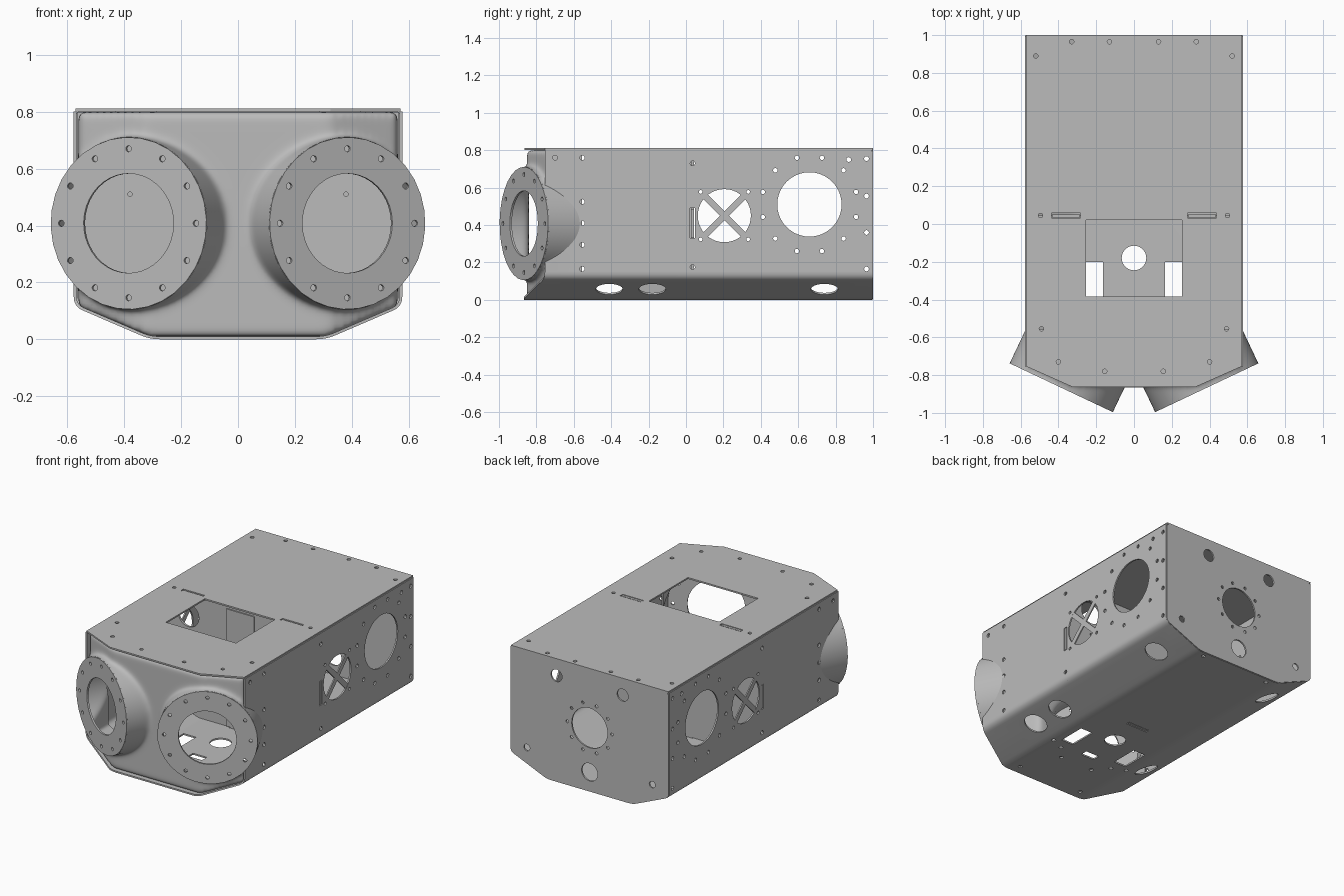
import bpy, bmesh, math
from mathutils import Vector, Matrix

if "Cube" in bpy.data.objects:
    bpy.data.objects.remove(bpy.data.objects["Cube"])

grey = bpy.data.materials.new("sheet grey")
grey.use_nodes = True
COLOUR = (0.5, 0.5, 0.5, 1)
grey.diffuse_color = COLOUR
grey.node_tree.nodes["Principled BSDF"].inputs["Base Color"].default_value = COLOUR
X, Y, Z = Vector((1, 0, 0)), Vector((0, 1, 0)), Vector((0, 0, 1))
SIDES = (-1, 1)


def make(name, bm):
    bmesh.ops.recalc_face_normals(bm, faces=bm.faces)
    mesh = bpy.data.meshes.new(name)
    bm.to_mesh(mesh)
    bm.free()
    mesh.materials.append(grey)
    ob = bpy.data.objects.new(name, mesh)
    bpy.context.collection.objects.link(ob)
    return ob


def apply(ob, kind, **settings):
    mod = ob.modifiers.new(kind.lower(), kind)
    for key, value in settings.items():
        setattr(mod, key, value)
    bpy.context.view_layer.objects.active = ob
    bpy.ops.object.modifier_apply(modifier=mod.name)


def combine(ob, bm, operation="DIFFERENCE"):
    tool = make("cutter", bm)
    tool.hide_render = True
    apply(ob, "BOOLEAN", object=tool, operation=operation, solver="EXACT")
    bpy.data.objects.remove(tool)


def smooth(ob, angle=35):
    bpy.ops.object.select_all(action="DESELECT")
    ob.select_set(True)
    bpy.context.view_layer.objects.active = ob
    bpy.ops.object.shade_smooth_by_angle(angle=math.radians(angle))


def cyl(bm, centre, axis, r, depth, seg=None):
    turn = Z.rotation_difference(axis).to_matrix().to_4x4()
    seg = seg or (12 if r < 0.03 else 40)
    bmesh.ops.create_cone(bm, cap_ends=True, segments=seg, radius1=r, radius2=r,
                          depth=depth, matrix=Matrix.Translation(centre) @ turn)


def box(bm, centre, size, turn=Matrix()):
    bmesh.ops.create_cube(bm, size=1, matrix=Matrix.Translation(centre) @ turn
                          @ Matrix.Diagonal((*size, 1)))


def prism(bm, points, step):
    face = bm.faces.new([bm.verts.new(p) for p in points])
    out = bmesh.ops.extrude_face_region(bm, geom=[face])["geom"]
    bmesh.ops.translate(bm, vec=step, verts=[g for g in out if isinstance(g, bmesh.types.BMVert)])


def rounded(points, r, closed=False):
    """Replace the corners of a 2D path by small arcs."""
    result, n = [], len(points)
    for i, p in enumerate(map(Vector, points)):
        if not closed and i in (0, n - 1):
            result.append(p)
            continue
        a = p + (Vector(points[i - 1]) - p).normalized() * r
        b = p + (Vector(points[(i + 1) % n]) - p).normalized() * r
        for k in range(6):
            t = k / 5
            result.append(a * (1 - t) ** 2 + p * 2 * t * (1 - t) + b * t * t)
    return result


def section(w, top, low=0):
    return [(-w, top), (-w, 0.115), (-0.31, low), (0.31, low), (w, 0.115), (w, top)]


def plan(w, front, back):
    return [(-w, back), (-w, front + 0.11), (-0.325, front), (0.325, front),
            (w, front + 0.11), (w, back)]


# Angled port positions
PORT_R, TILT = 0.303, math.radians(25.3)


def port(s):
    return Vector((s * 0.385, -0.867, 0.408)), Vector((s * math.sin(TILT), -math.cos(TILT), 0))


# Folded body: floor, sloped lower sides and side walls
bm = bmesh.new()
line = [bm.verts.new((p.x, -0.865, p.y)) for p in rounded(section(0.578, 0.802), 0.035)]
edges = [bm.edges.new(pair) for pair in zip(line, line[1:])]
out = bmesh.ops.extrude_edge_only(bm, edges=edges)["geom"]
bmesh.ops.translate(bm, vec=Y * 1.86, verts=[g for g in out if isinstance(g, bmesh.types.BMVert)])
for s in SIDES:
    bmesh.ops.bisect_plane(bm, geom=bm.verts[:] + bm.edges[:] + bm.faces[:], clear_outer=True,
                           plane_co=(s * 0.578, -0.755, 0), plane_no=(s * 0.11, -0.25, 0))
body = make("folded_body", bm)
apply(body, "SOLIDIFY", thickness=0.01, offset=-1)
if body.data.vertices and max(abs(v.co.x) for v in body.data.vertices) > 0.582:
    for v in body.data.vertices:
        v.co.x *= 0.578 / 0.588

# Side wall holes
bm = bmesh.new()


def through(y, z, r):
    cyl(bm, (0, y, z), X, r, 1.5)


through(0.66, 0.51, 0.172)
for k in range(12):
    a = math.radians(15 + 30 * k)
    through(0.66 + 0.258 * math.cos(a), 0.51 + 0.258 * math.sin(a), 0.012)
through(0.205, 0.45, 0.142)
for dy in SIDES:
    for dz in SIDES:
        through(0.205 + dy * 0.127, 0.45 + dz * 0.127, 0.01)
for y, heights in ((0.035, (0.73, 0.175)), (-0.7, (0.76,)), (0.87, (0.75,)),
                   (-0.555, (0.76, 0.525, 0.41, 0.295, 0.165)),
                   (0.965, (0.755, 0.555, 0.36, 0.165))):
    for z in heights:
        through(y, z, 0.013)
box(bm, (0, 0.035, 0.41), (1.5, 0.026, 0.16))
combine(body, bm)

# Port clearance in the side walls
bm = bmesh.new()
for s in SIDES:
    c, d = port(s)
    cyl(bm, c - d * 0.16, d, PORT_R - 0.006, 0.52)
combine(body, bm)

# Floor and slope holes
bm = bmesh.new()
for s, places in ((1, (-0.41, -0.18, 0.74)), (-1, (-0.41, 0.74))):
    for y in places:
        cyl(bm, (s * 0.4425, y, 0.057), Vector((s * 0.115, 0, -0.265)).normalized(), 0.072, 0.12)
cyl(bm, (0, -0.18, 0), Z, 0.065, 0.1)
for s in SIDES:
    box(bm, (s * 0.21, -0.293, 0), (0.09, 0.186, 0.1))
    for x, y in ((0.2, -0.46), (0.29, -0.42), (0.12, -0.55), (0.24, -0.8), (0.25, 0.96)):
        cyl(bm, (s * x, y, 0), Z, 0.013, 0.1)
box(bm, (0, -0.42, 0), (0.1, 0.05, 0.1))
box(bm, (0, 0.035, 0), (0.16, 0.026, 0.1))
combine(body, bm)
smooth(body)

# Cross struts in the round side openings
for s, label in ((1, "left"), (-1, "right")):
    bm = bmesh.new()
    for a in (45, -45):
        box(bm, (s * 0.573, 0.205, 0.45), (0.008, 0.29, 0.034), Matrix.Rotation(math.radians(a), 4, "X"))
    make(label + "_cross_struts", bm)

# Lid with opening, slots and screw holes
bm = bmesh.new()
prism(bm, [(x, y, 0.801) for x, y in plan(0.572, -0.863, 1)], Z * 0.01)
lid = make("lid", bm)
bm = bmesh.new()
box(bm, (0, -0.182, 0.8), (0.51, 0.405, 0.1))
for s in SIDES:
    box(bm, (s * 0.36, 0.045, 0.8), (0.155, 0.026, 0.1))
    for x, y in ((0.52, 0.89), (0.33, 0.965), (0.13, 0.965), (0.495, 0.045),
                 (0.49, -0.555), (0.4, -0.73), (0.155, -0.78)):
        cyl(bm, (s * x, y, 0.8), Z, 0.012, 0.1)
combine(lid, bm)

# Back plate
bm = bmesh.new()
prism(bm, [(p.x, 0.99, p.y) for p in rounded(section(0.574, 0.803, 0.003), 0.025, True)], Y * 0.01)
back = make("back_plate", bm)
bm = bmesh.new()
holes = [(0, 0.42, 0.13), (0.24, 0.7, 0.04), (-0.24, 0.7, 0.04), (0, 0.13, 0.058),
         (0.455, 0.17, 0.022), (-0.455, 0.17, 0.022)]
for k in range(10):
    a = math.tau * k / 10
    holes.append((0.162 * math.cos(a), 0.42 + 0.162 * math.sin(a), 0.01))
for x, z, r in holes:
    cyl(bm, (x, 1, z), Y, r, 0.1)
combine(back, bm)

# Inner bulkhead with tabs into the lid, walls and floor
bm = bmesh.new()
prism(bm, [(x, 0.03, z) for x, z in section(0.566, 0.8, 0.012)], Y * 0.014)
bulkhead = make("bulkhead", bm)
bm = bmesh.new()
for s in SIDES:
    cyl(bm, (s * 0.38, 0.04, 0.665), Y, 0.075, 0.1)
    cyl(bm, (s * 0.38, 0.04, 0.51), Y, 0.008, 0.1)
combine(bulkhead, bm)
bm = bmesh.new()
for s in SIDES:
    box(bm, (s * 0.36, 0.042, 0.8), (0.147, 0.016, 0.016))
    box(bm, (s * 0.57, 0.035, 0.41), (0.012, 0.018, 0.152))
box(bm, (0, 0.035, 0.007), (0.152, 0.018, 0.012))
box(bm, (0, 0.026, 0.4), (0.2, 0.008, 0.77))
make("bulkhead_tabs", bm)

# Moulded front cover: prism blended with two angled cylinders, opened to a shell
bm = bmesh.new()
prism(bm, [(x, y, 0.008) for x, y in plan(0.562, -0.85, -0.45)], Z * 0.792)
cover = make("front_cover", bm)
bm = bmesh.new()
prism(bm, [(x, -1.2, z) for x, z in section(0.562, 0.9, 0.01)], Y * 1.5)
combine(cover, bm, "INTERSECT")
for s in SIDES:
    bm = bmesh.new()
    c, d = port(s)
    cyl(bm, c - d * 0.15, d, PORT_R, 0.42, 64)
    combine(cover, bm, "UNION")
apply(cover, "REMESH", mode="VOXEL", voxel_size=0.012)
apply(cover, "SMOOTH", factor=0.5, iterations=14)
bm = bmesh.new()
bm.from_mesh(cover.data)
cuts = [(port(s)[0] - port(s)[1] * 0.006, port(s)[1]) for s in SIDES] + [(Vector((0, -0.555, 0)), Y)]
for co, no in cuts:
    bmesh.ops.bisect_plane(bm, geom=bm.verts[:] + bm.edges[:] + bm.faces[:],
                           plane_co=co, plane_no=no, clear_outer=True)
bm.to_mesh(cover.data)
bm.free()
apply(cover, "SOLIDIFY", thickness=0.01, offset=-1)
smooth(cover, 50)

# Bolted port rings
for s, label in ((1, "left"), (-1, "right")):
    c, d = port(s)
    bm = bmesh.new()
    cyl(bm, c - d * 0.006, d, PORT_R, 0.012, 32)
    ring = make(label + "_port_ring", bm)
    bm = bmesh.new()
    cyl(bm, c, d, 0.175, 0.1)
    across = d.cross(Z)
    for k in range(12):
        a = math.tau * k / 12
        cyl(bm, c + (across * math.cos(a) + Z * math.sin(a)) * 0.262, d, 0.011, 0.1)
    combine(ring, bm)
